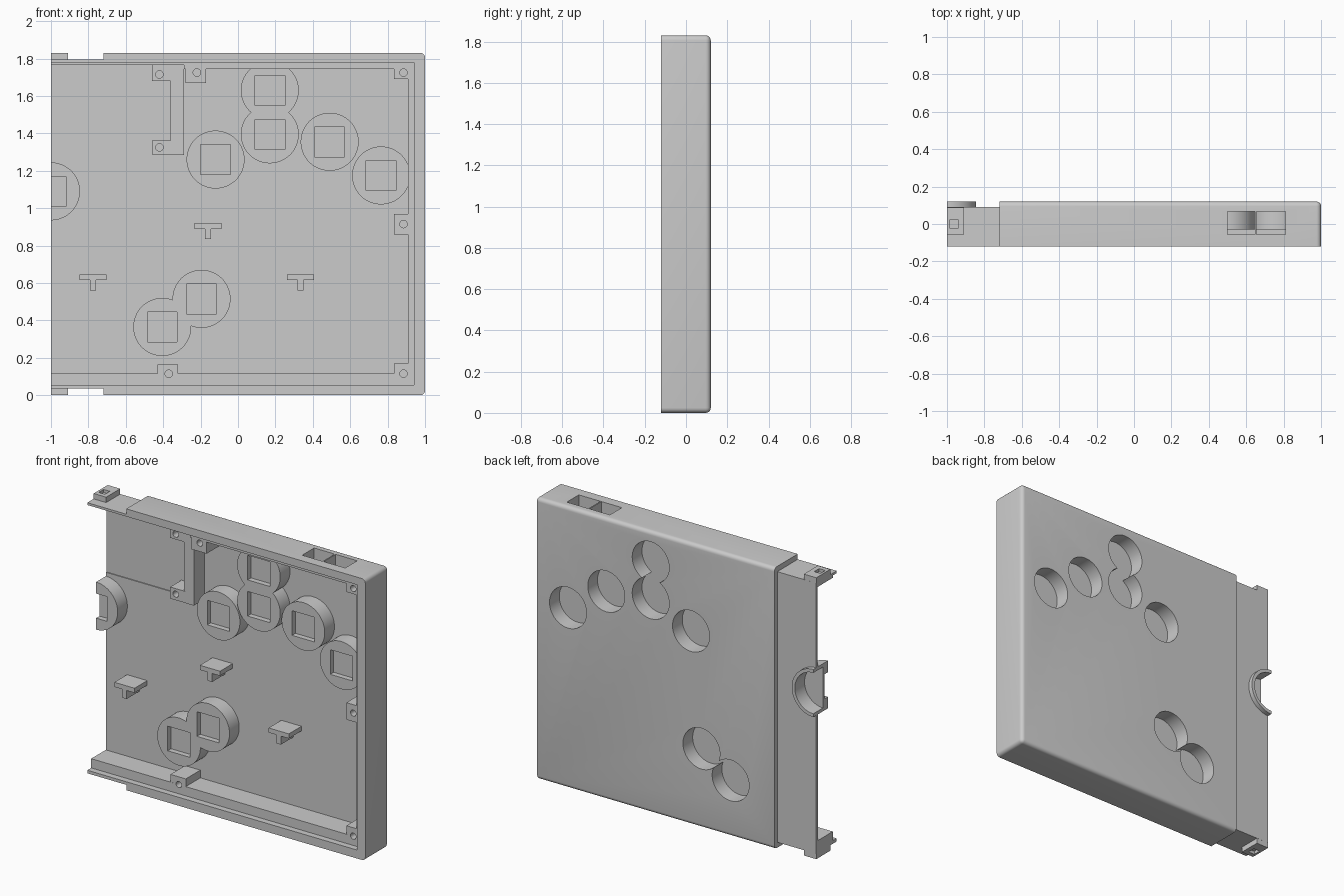
import bpy, bmesh, math

if "Cube" in bpy.data.objects:
    bpy.data.objects.remove(bpy.data.objects["Cube"])

def make(name, bm):
    mesh = bpy.data.meshes.new(name)
    bmesh.ops.recalc_face_normals(bm, faces=bm.faces)
    bm.to_mesh(mesh)
    bm.free()
    ob = bpy.data.objects.new(name, mesh)
    bpy.context.collection.objects.link(ob)
    return ob

def box_bm(x0, x1, y0, y1, z0, z1):
    bm = bmesh.new()
    bmesh.ops.create_cube(bm, size=1)
    for v in bm.verts:
        v.co = (x1 if v.co.x > 0 else x0, y1 if v.co.y > 0 else y0, z1 if v.co.z > 0 else z0)
    return bm

def box(*dims):
    return make("helper", box_bm(*dims))

def cyl(x, z, r, y0, y1, n=64):
    bm = bmesh.new()
    ring = [bm.verts.new((x + r * math.cos(2 * math.pi * (i + .5) / n), y0,
                          z + r * math.sin(2 * math.pi * (i + .5) / n))) for i in range(n)]
    face = bm.faces.new(ring)
    ext = bmesh.ops.extrude_face_region(bm, geom=[face])
    for v in ext["geom"]:
        if isinstance(v, bmesh.types.BMVert):
            v.co.y = y1
    return make("helper", bm)

def boolean(target, tool, op):
    tool.hide_render = True
    mod = target.modifiers.new("bool", 'BOOLEAN')
    mod.operation, mod.solver, mod.object = op, 'EXACT', tool
    bpy.context.view_layer.objects.active = target
    bpy.ops.object.modifier_apply(modifier=mod.name)
    bpy.data.objects.remove(tool)

# Outer body with rounded back and right corners
W, H, Y = -0.72, 1.83, 0.12
bm = box_bm(W, 1, -Y, Y, 0, H)
edges = []
for e in bm.edges:
    a, b = e.verts[0].co, e.verts[1].co
    right_corner = a.x > .9 and b.x > .9 and abs(a.y - b.y) > .1
    back_rim = a.y > 0 and b.y > 0 and not (a.x < 0 and b.x < 0)
    if right_corner or back_rim:
        edges.append(e)
bmesh.ops.bevel(bm, geom=edges, offset=.025, segments=5, profile=.5, affect='EDGES')
shell = make("half_shell", bm)

def add(tool): boolean(shell, tool, 'UNION')
def cut(tool): boolean(shell, tool, 'DIFFERENCE')

# Stepped-down overlap tongue on the left, with clip blocks at both ends
add(box(-1, W + .06, -Y, .09, .035, 1.795))
for z0, z1 in ((0, .05), (1.78, H)):
    add(box(-1, -.91, -.055, .0895, z0, z1))

# Lip recess, main cavity and shallow pocket in the floor
cut(box(-1.2, .94, -.3, -.08, .055, 1.78))
cut(box(-1.2, .91, -.3, .07, .115, 1.745))
cut(box(-1.2, -.29, -.3, .069, 1.6, 1.765))
cut(box(-1.2, -.36, -.3, .076, 1.27, 1.764))

# Screw blocks against the walls
for x0, x1, z0, z1 in ((.835, .925, 1.69, 1.76), (.835, .925, .86, .97), (.835, .925, .09, .17),
                       (-.43, -.32, .09, .165), (-.28, -.17, 1.67, 1.77)):
    add(box(x0, x1, -.0795, .08, z0, z1))

# Board bracket: upright strip with two screw tabs
add(box(-.36, -.29, -.04, .082, 1.285, 1.772))
for z0, z1 in ((1.285, 1.36), (1.68, 1.772)):
    add(box(-.46, -.34, -.0405, .083, z0 + .001, z1 + .001))

# Round button wells: raised ring in front, round hole behind, square window
wells = [(.17, 1.63), (.17, 1.395), (-.12, 1.26), (.49, 1.355), (.765, 1.175),
         (-.195, .515), (-.405, .365), (-1, 1.09)]
for x, z in wells:
    add(cyl(x, z, .155, -.03, .12 if x < -.9 else .1))
for x, z in wells:
    cut(cyl(x, z, .133, .02, .2))
    cut(box(x - .08, x + .08, -.2, .005, z - .08, z + .08))

# Screw holes
for x, z in ((.885, 1.725), (.885, .915), (.885, .115), (-.37, .115), (-.22, 1.725),
             (-.42, 1.715), (-.42, 1.325)):
    cut(cyl(x, z, .02, -.2, .04, 24))

# Two sockets through the top wall
cut(box(.5, .647, -.055, .068, 1.7, 1.9))
cut(box(.655, .81, -.055, .068, 1.7, 1.9))

# Pockets in the clip blocks, then trim the left end flush
for z0, z1 in ((-.1, .02), (1.81, 1.9)):
    cut(box(-.985, -.94, -.025, .025, z0, z1))
cut(box(-1.4, -1, -.4, .4, -.2, 2))

# T-shaped supports standing on the floor
for i, (x, z) in enumerate(((-.775, .645), (-.16, .92), (.335, .645))):
    bm = bmesh.new()
    prof = ((-.0725, 0), (.0725, 0), (.0725, -.03), (.016, -.03),
            (.016, -.085), (-.016, -.085), (-.016, -.03), (-.0725, -.03))
    f = bm.faces.new([bm.verts.new((x + a, -.06, z + b)) for a, b in prof])
    ext = bmesh.ops.extrude_face_region(bm, geom=[f])
    for v in ext["geom"]:
        if isinstance(v, bmesh.types.BMVert):
            v.co.y = .075
    make(f"t_support_{i + 1}", bm)

# Smooth the curved walls, keep the edges crisp
bpy.ops.object.select_all(action='DESELECT')
shell.select_set(True)
bpy.context.view_layer.objects.active = shell
bpy.ops.object.shade_smooth_by_angle(angle=math.radians(30))
